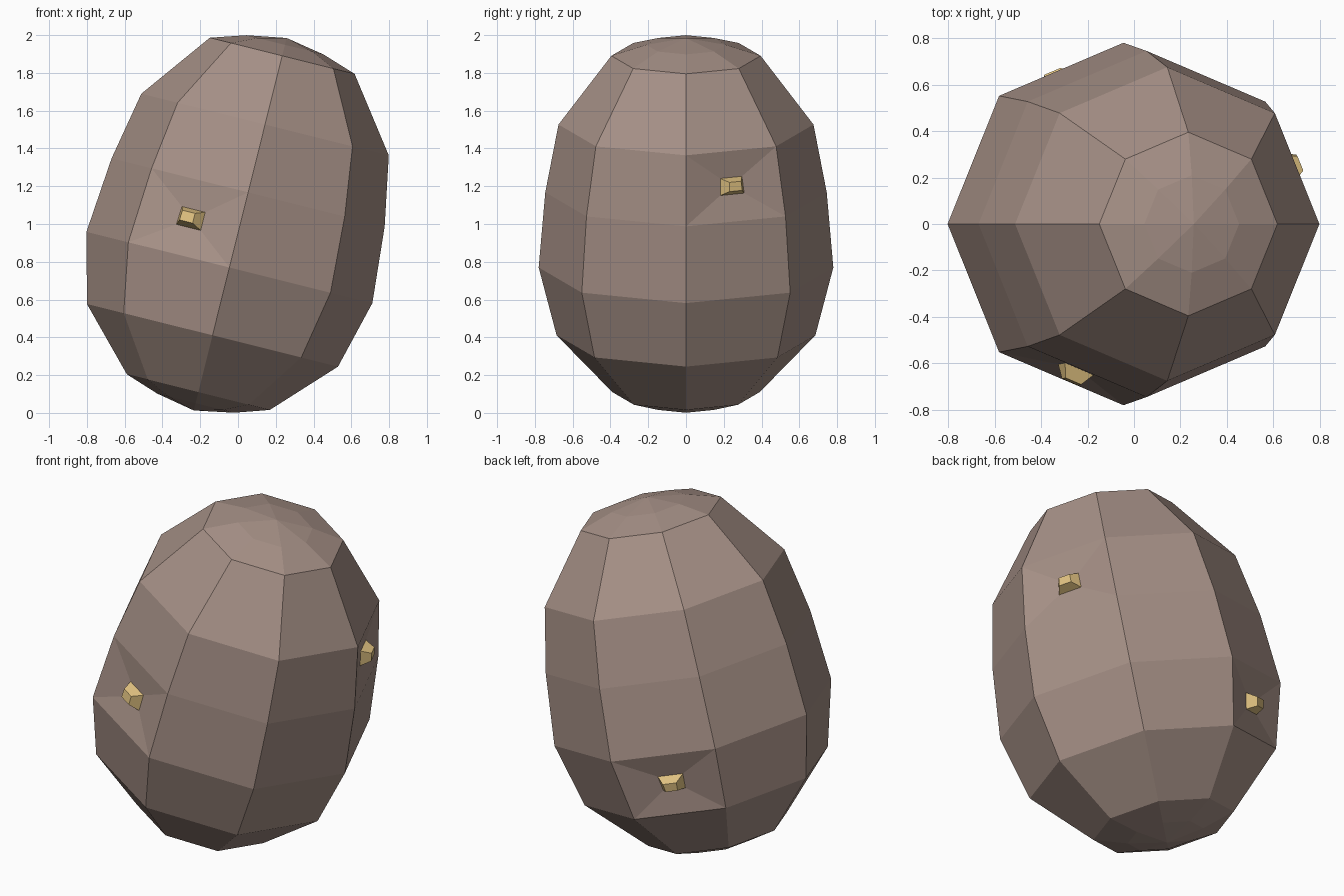
import bpy, bmesh
from math import sin, cos, pi, radians
from mathutils import Matrix, Vector

if "Cube" in bpy.data.objects:
    bpy.data.objects.remove(bpy.data.objects["Cube"])

SIDES = 8
# (distance along the axis, radius), bottom to top
RINGS = [(-0.06, 0.21), (0.0, 0.39), (0.31, 0.685), (0.68, 0.78),
         (1.09, 0.745), (1.46, 0.675), (1.835, 0.395), (1.895, 0.21)]
TIPS = (-0.10, 1.932)
# panels that carry a stud: (band, sector)
STUDS = {"stud_front": (3, 5), "stud_right": (4, 0), "stud_back": (2, 2)}
TILT = Matrix.Translation((-0.21, 0, 0.11)) @ Matrix.Rotation(radians(14), 4, 'Y')


def material(name, rgb):
    m = bpy.data.materials.new(name)
    m.diffuse_color = (*rgb, 1)
    m.use_nodes = True
    m.node_tree.nodes["Principled BSDF"].inputs["Base Color"].default_value = m.diffuse_color
    return m


def finish(bm, name, mat):
    bm.transform(TILT)
    bmesh.ops.recalc_face_normals(bm, faces=bm.faces)
    me = bpy.data.meshes.new(name)
    bm.to_mesh(me)
    bm.free()
    me.materials.append(mat)
    ob = bpy.data.objects.new(name, me)
    bpy.context.collection.objects.link(ob)
    return ob


def ring_point(i, k):
    z, r = RINGS[i]
    a = 2 * pi * k / SIDES
    return Vector((r * cos(a), r * sin(a), z))


def panel(i, k):
    return [ring_point(i, k), ring_point(i, k + 1),
            ring_point(i + 1, k + 1), ring_point(i + 1, k)]


def shrunk(quad, scale, lift):
    # smaller copy of a panel, moved along its normal
    c = sum(quad, Vector()) / 4
    n = (quad[1] - quad[0]).cross(quad[3] - quad[0]).normalized()
    return [c + (p - c) * scale + n * lift for p in quad]


stone = material("stone", (0.38, 0.28, 0.24))
gold = material("gold", (0.75, 0.54, 0.22))

# egg-shaped body with a shallow dent in each stud panel
bm = bmesh.new()
grid = [[bm.verts.new(ring_point(i, k)) for k in range(SIDES)] for i in range(len(RINGS))]
for i in range(len(RINGS) - 1):
    for k in range(SIDES):
        j = (k + 1) % SIDES
        outer = [grid[i][k], grid[i][j], grid[i + 1][j], grid[i + 1][k]]
        if (i, k) in STUDS.values():
            inner = [bm.verts.new(p) for p in shrunk(panel(i, k), 0.24, -0.025)]
            for e in range(4):
                f = (e + 1) % 4
                bm.faces.new((outer[e], outer[f], inner[f], inner[e]))
            bm.faces.new(inner)
        else:
            bm.faces.new(outer)
for z, row in zip(TIPS, (grid[0], grid[-1])):
    tip = bm.verts.new((0, 0, z))
    for k in range(SIDES):
        bm.faces.new((row[k], row[(k + 1) % SIDES], tip))
finish(bm, "egg_body", stone)

# tapered gold studs
for name, (i, k) in STUDS.items():
    bm = bmesh.new()
    base = [bm.verts.new(p) for p in shrunk(panel(i, k), 0.24, -0.025)]
    top = [bm.verts.new(p) for p in shrunk(panel(i, k), 0.13, 0.03)]
    for e in range(4):
        f = (e + 1) % 4
        bm.faces.new((base[e], base[f], top[f], top[e]))
    bm.faces.new(top)
    bm.faces.new(base[::-1])
    finish(bm, name, gold)
